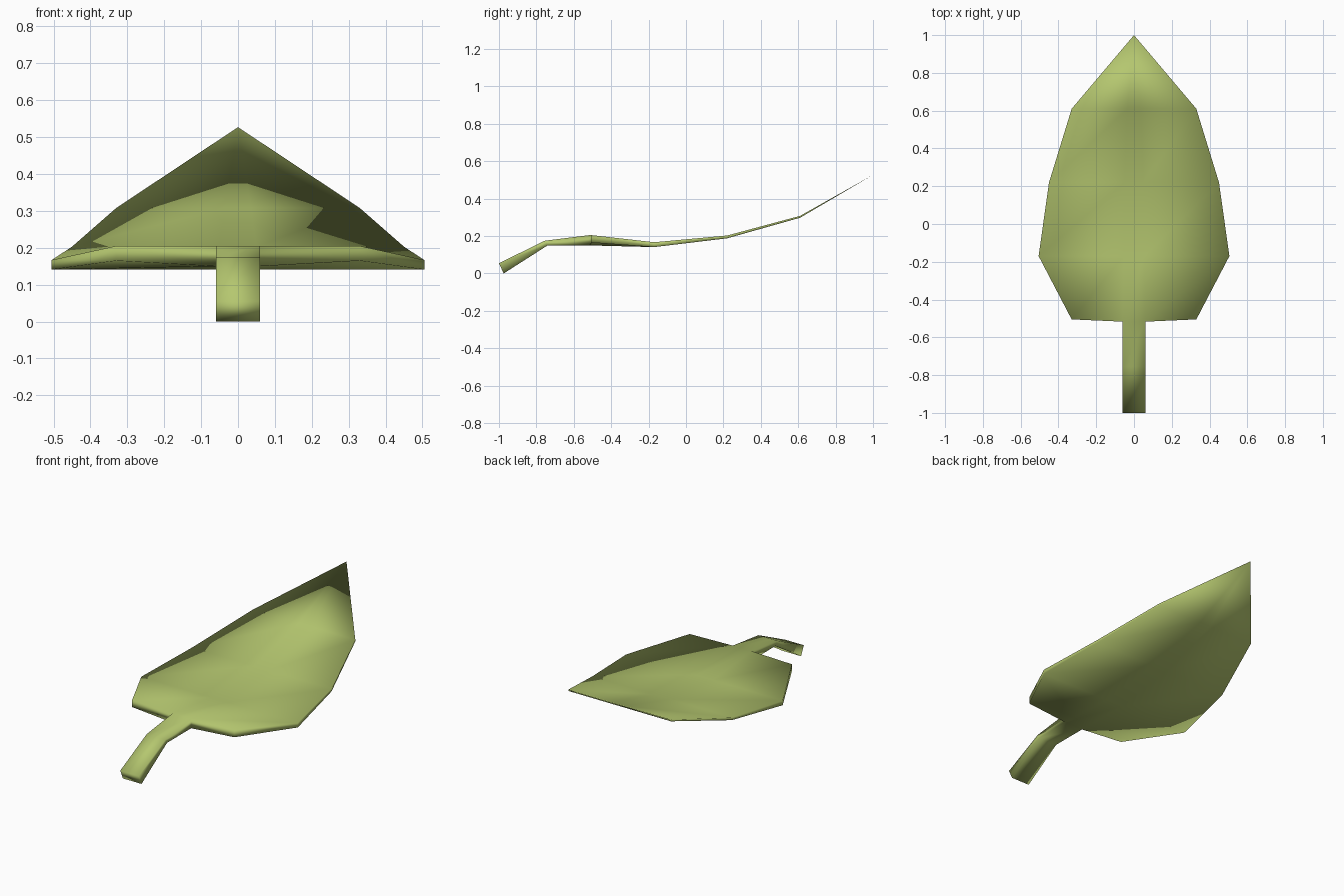
import bpy, bmesh

if "Cube" in bpy.data.objects:
    bpy.data.objects.remove(bpy.data.objects["Cube"])

green = bpy.data.materials.new("leaf green")
green.diffuse_color = (0.46, 0.57, 0.16, 1)
green.use_nodes = True
green.node_tree.nodes["Principled BSDF"].inputs["Base Color"].default_value = green.diffuse_color

bm = bmesh.new()


def pair(x, y, z_top, z_bot, y_bot=None):
    """Upper and lower vertex at one station."""
    return (bm.verts.new((x, y, z_top)),
            bm.verts.new((x, y if y_bot is None else y_bot, z_bot)))


def skin(a, b, c, d):
    """Upper and lower quads between four vertex pairs."""
    bm.faces.new([p[0] for p in (a, b, c, d)])
    bm.faces.new([p[1] for p in (d, c, b, a)])


def wall(a, b):
    """Rim face closing the thickness between two pairs."""
    bm.faces.new((a[0], a[1], b[1], b[0]))


# stem: y, top z, bottom z, bottom y
S = 0.06
stem = [[pair(s * S, y, t, b, yb) for s in (-1, 1)]
        for y, t, b, yb in ((-1.0, 0.055, 0.0, -0.975), (-0.755, 0.175, 0.15, -0.74))]

# blade: y, half width, inner half width, top z, outer bottom z, inner bottom z
blade = []
for y, w, i, t, bo, bi in ((-0.505, 0.33, S, 0.205, 0.165, 0.15),
                           (-0.17, 0.505, 0.055, 0.167, 0.141, 0.141),
                           (0.22, 0.45, 0.05, 0.203, 0.188, 0.188),
                           (0.61, 0.33, 0.035, 0.308, 0.298, 0.298)):
    yi = y - 0.012 if y < -0.5 else y
    blade.append([pair(-w, y, t, bo), pair(-i, yi, t, bi),
                  pair(i, yi, t, bi), pair(w, y, t, bo)])
tip = bm.verts.new((0, 1.0, 0.527))

# stem skin, running into the middle of the blade
rows = stem + [blade[0][1:3]]
wall(stem[0][0], stem[0][1])
for r, q in zip(rows, rows[1:]):
    skin(r[0], r[1], q[1], q[0])
    wall(q[0], r[0])
    wall(r[1], q[1])

# blade skin and rim
for r, q in zip(blade, blade[1:]):
    for k in range(3):
        skin(r[k], r[k + 1], q[k + 1], q[k])
    wall(q[0], r[0])
    wall(r[3], q[3])
wall(blade[0][0], blade[0][1])
wall(blade[0][2], blade[0][3])

# pointed tip
last = blade[-1]
for k in range(3):
    bm.faces.new((last[k][0], last[k + 1][0], tip))
    bm.faces.new((last[k + 1][1], last[k][1], tip))
for p in (last[0], last[3]):
    bm.faces.new((p[0], p[1], tip))

bmesh.ops.recalc_face_normals(bm, faces=bm.faces)
for f in bm.faces:
    f.smooth = True
mesh = bpy.data.meshes.new("leaf")
bm.to_mesh(mesh)
bm.free()
mesh.materials.append(green)
bpy.context.collection.objects.link(bpy.data.objects.new("leaf", mesh))
